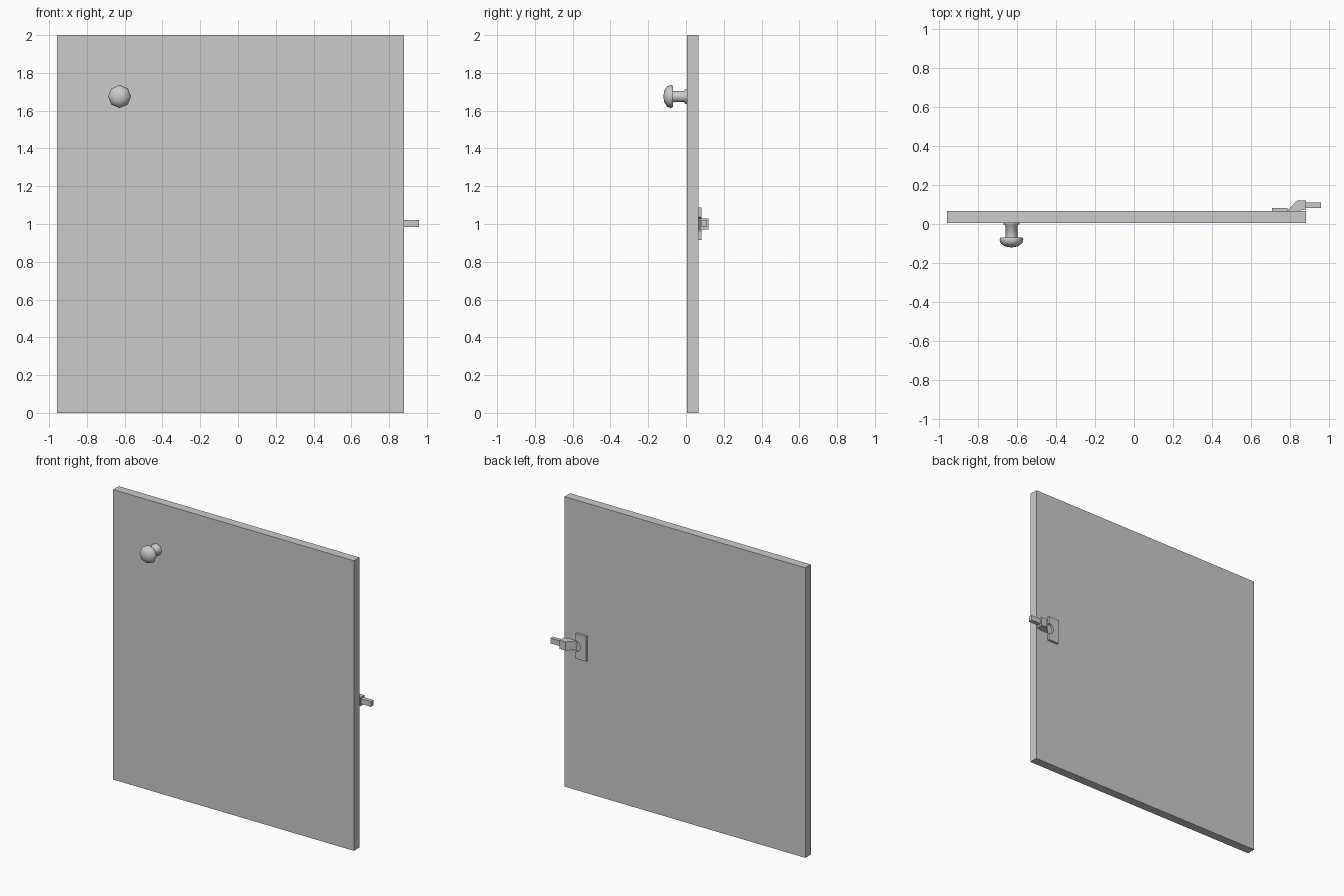
import bpy, bmesh, math
from mathutils import Vector

if "Cube" in bpy.data.objects:
    bpy.data.objects.remove(bpy.data.objects["Cube"])


def prism(name, outline, axis, lo, hi):
    """Extrude a 2D outline along 'Y' (outline is x,z) or 'Z' (outline is x,y)."""
    bm = bmesh.new()
    put = (lambda a, b: (a, lo, b)) if axis == 'Y' else (lambda a, b: (a, b, lo))
    face = bm.faces.new([bm.verts.new(put(a, b)) for a, b in outline])
    ext = bmesh.ops.extrude_face_region(bm, geom=[face])
    step = Vector((0, hi - lo, 0)) if axis == 'Y' else Vector((0, 0, hi - lo))
    bmesh.ops.translate(bm, vec=step, verts=[v for v in ext['geom'] if isinstance(v, bmesh.types.BMVert)])
    return finish(name, bm)


def finish(name, bm):
    bmesh.ops.recalc_face_normals(bm, faces=bm.faces[:])
    mesh = bpy.data.meshes.new(name)
    bm.to_mesh(mesh)
    bm.free()
    obj = bpy.data.objects.new(name, mesh)
    bpy.context.collection.objects.link(obj)
    return obj


def rect(x0, x1, b0, b1):
    return [(x0, b0), (x1, b0), (x1, b1), (x0, b1)]


def lathe_y(name, profile, x, z, sides):
    """Spin (radius, y) points about a y axis through (x, z)."""
    bm = bmesh.new()
    vs = [bm.verts.new((x, y, z + r)) for r, y in profile]
    edges = [bm.edges.new(p) for p in zip(vs, vs[1:])]
    bmesh.ops.spin(bm, geom=vs + edges, cent=(x, 0, z), axis=(0, 1, 0),
                   angle=math.tau, steps=sides, use_duplicate=False)
    bmesh.ops.remove_doubles(bm, verts=bm.verts[:], dist=1e-4)
    return finish(name, bm)


# Door slab
BACK = 0.067
prism("door_panel", rect(-0.957, 0.88, 0, 2), 'Y', 0.006, BACK)

# Eight-sided knob: flange, neck and domed head
knob = lathe_y("knob", [(0, 0.006), (0.041, 0.006), (0.041, 0.0), (0.03, -0.010),
                        (0.03, -0.068), (0.056, -0.068), (0.061, -0.081),
                        (0.054, -0.100), (0.032, -0.115), (0, -0.120)],
               -0.627, 1.675, 8)
bpy.context.view_layer.objects.active = knob
knob.select_set(True)
bpy.ops.object.shade_smooth_by_angle(angle=math.radians(50))

# Latch plate with a half-round notch in its outer edge
notch = [(0.785 - 0.037 * math.sin(a), 1.0 - 0.037 * math.cos(a))
         for a in [math.pi * i / 8 for i in range(9)]]
plate = [(0.785, 0.915), *notch, (0.785, 1.087), (0.705, 1.087), (0.705, 0.915)]
prism("latch_plate", plate, 'Y', BACK, 0.083)

# Cranked latch arm and its smaller bolt
arm = [(0.785, BACK), (0.79, 0.074), (0.835, 0.12), (0.88, 0.12), (0.88, 0.075), (0.84, BACK)]
prism("latch_arm", arm, 'Z', 0.97, 1.03)
prism("latch_bolt", rect(0.88, 0.957, 0.083, 0.111), 'Z', 0.984, 1.02)
